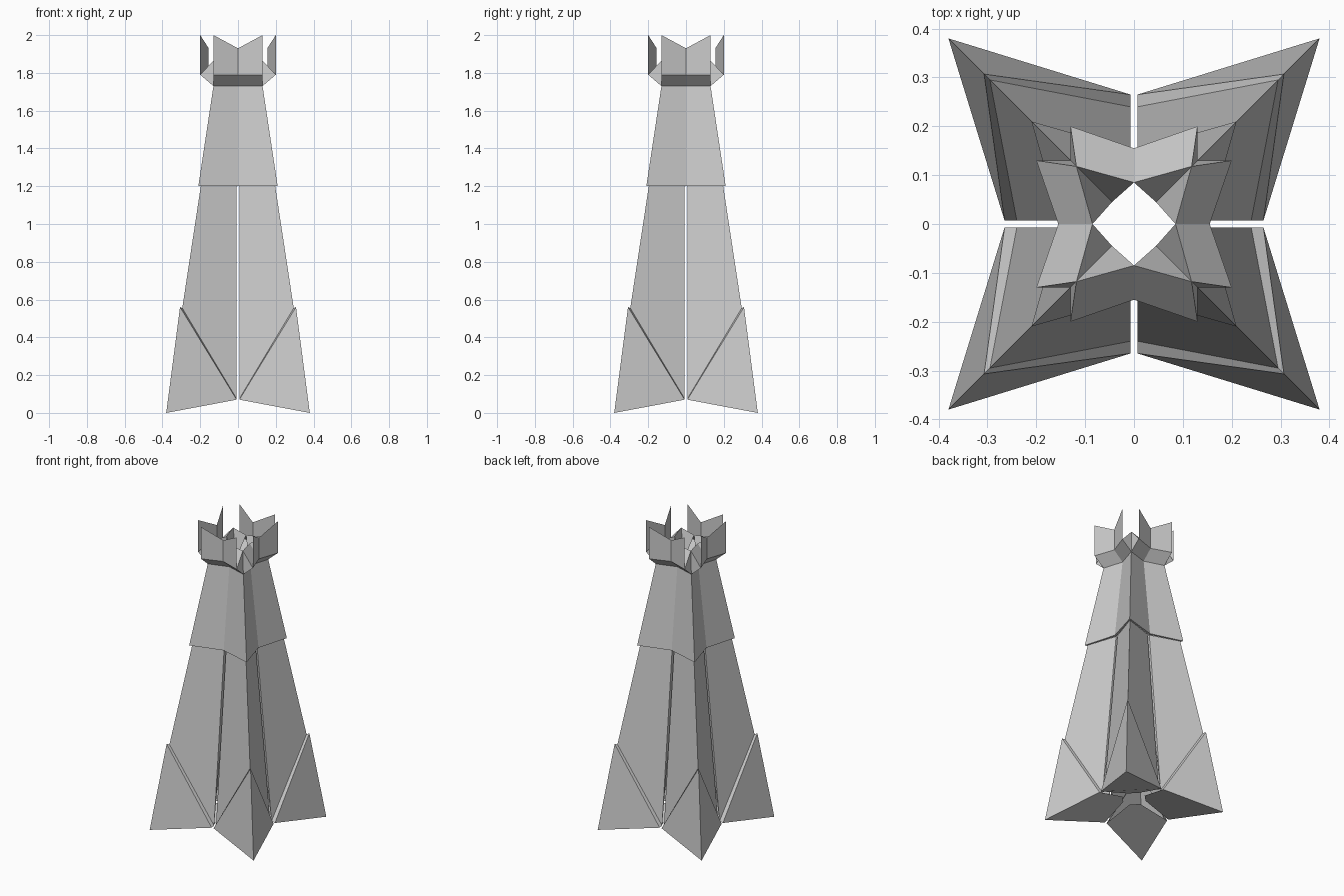
import bpy, bmesh
from mathutils import Matrix
from math import pi

if "Cube" in bpy.data.objects:
    bpy.data.objects.remove(bpy.data.objects["Cube"])

G = 0.007   # half width of the slit in the middle of each side


def fold(name, faces, own=()):
    """Mirror half-corner faces over the diagonal, then repeat on four corners.
    Faces in 'own' already span the whole corner."""
    bm = bmesh.new()
    full = [list(f) for f in own]
    for f in faces:
        full.append(list(f))
        full.append([(y, x, z) for x, y, z in reversed(f)])
    for k in range(4):
        rot = Matrix.Rotation(k * pi / 2, 3, 'Z')
        for f in full:
            vs = [bm.verts.new(p) for p in f]
            bmesh.ops.rotate(bm, verts=vs, cent=(0, 0, 0), matrix=rot)
            bm.faces.new(vs)
    bmesh.ops.remove_doubles(bm, verts=bm.verts, dist=0.0005)
    bmesh.ops.recalc_face_normals(bm, faces=bm.faces)
    me = bpy.data.meshes.new(name)
    bm.to_mesh(me)
    bm.free()
    ob = bpy.data.objects.new(name, me)
    bpy.context.collection.objects.link(ob)
    return ob


def corner(r, z):
    return (r, r, z)


def mid(r, z, x=0.0):
    return (x, r, z)


# Foot: outer triangles, folded rim, and underside flap
toe, heel = corner(0.38, 0), mid(0.265, 0.07, G)
peak, peak_in = corner(0.307, 0.56), corner(0.295, 0.555)
heel_in = mid(0.24, 0.075, G)
fold("foot", [
    [toe, peak, heel],
    [peak, peak_in, heel_in, heel],
], own=[[toe, heel, (0.025, 0.07, 0.12), (0.07, 0.025, 0.12), (0.265, G, 0.07)]])

# Lower body: slit panels with flanges folded inward
fold("lower_body", [
    [peak_in, corner(0.197, 1.2), mid(0.135, 1.2, G), heel_in],
    [heel_in, mid(0.135, 1.2, G), mid(0.085, 1.2, G)],
])

# Upper body: closed star-shaped sleeve with a thin rim below
fold("upper_body", [
    [corner(0.21, 1.2), corner(0.13, 1.73), mid(0.09, 1.73), mid(0.15, 1.2)],
    [corner(0.21, 1.2), mid(0.15, 1.2), mid(0.135, 1.2), corner(0.197, 1.2)],
])

# Crown: flared band, upright flaps, sloping floor, corner gussets, inner funnel
base, edge = corner(0.13, 1.73), (0.13, 0.2, 1.79)
tip = corner(0.118, 1.878)
floor_out, floor_in = mid(0.155, 1.79), mid(0.085, 1.873)
fold("crown", [
    [base, edge, floor_out, mid(0.09, 1.73)],
    [edge, (0.13, 0.2, 2.0), mid(0.155, 1.93), floor_out],
    [edge, tip, floor_in, floor_out],
    [base, edge, tip],
    [tip, floor_in, (0.045, 0.045, 1.72)],
])
